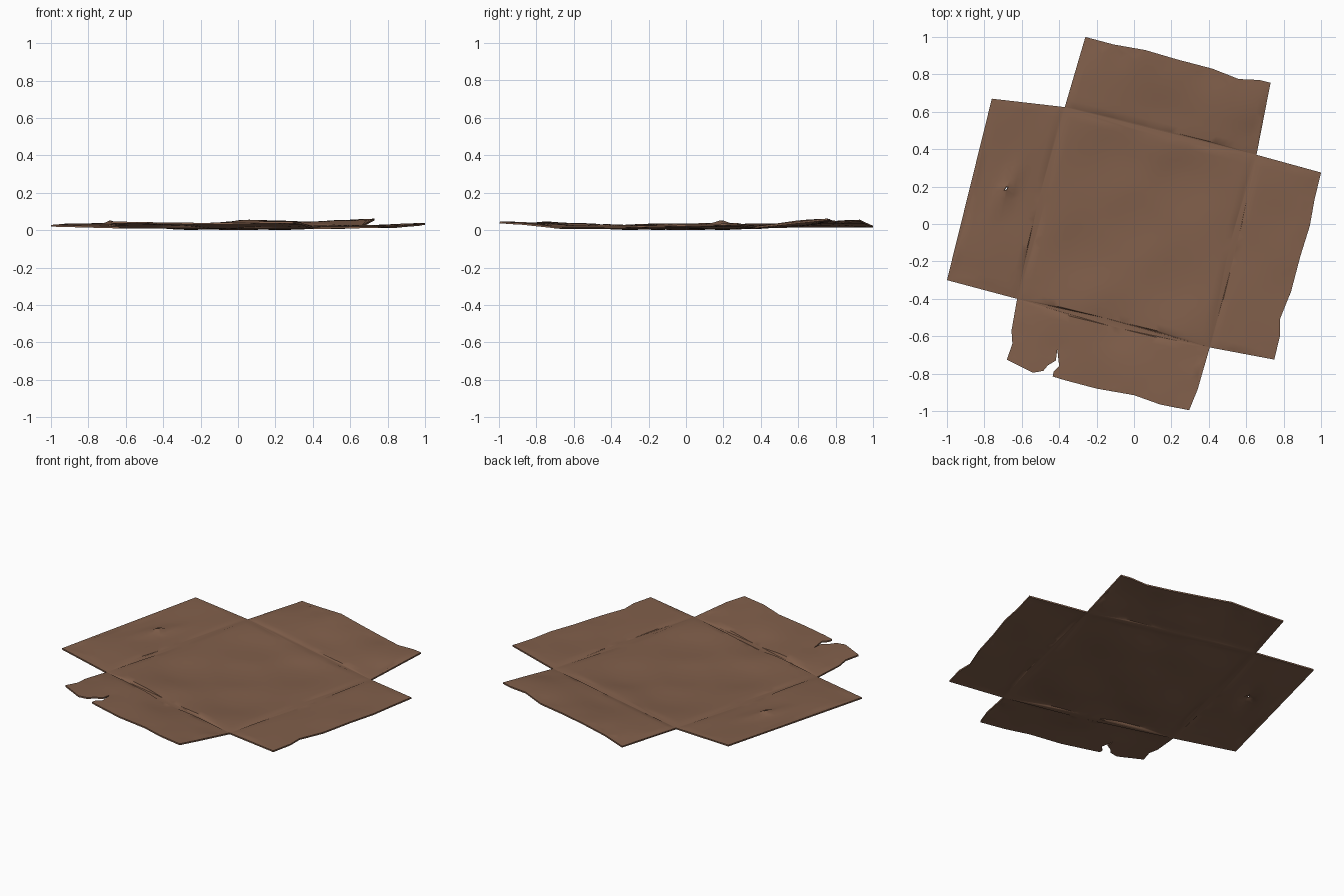
import bpy, bmesh, math
from mathutils import Vector
from mathutils.geometry import delaunay_2d_cdt

if "Cube" in bpy.data.objects:
    bpy.data.objects.remove(bpy.data.objects["Cube"])

# Torn outline of the flattened box: x, y, top-surface height
OUT = [
    (-.26, 1, .027), (-.11, .96, .045), (.06, .93, .06), (.23, .88, .055), (.42, .83, .048),
    (.56, .775, .058), (.67, .77, .063), (.73, .755, .066), (.655, .37, .03),
    (1, .275, .042), (.965, .13, .036), (.94, -.01, .034), (.89, -.17, .03), (.84, -.36, .025),
    (.78, -.51, .027), (.78, -.6, .027), (.75, -.725, .025), (.405, -.66, .025),
    (.34, -.885, .043), (.295, -.995, .05), (.14, -.965, .05), (0, -.915, .045), (-.2, -.88, .043),
    (-.37, -.835, .046), (-.435, -.815, .046), (-.43, -.79, .045), (-.40, -.76, .044),
    (-.41, -.67, .04), (-.418, -.73, .045), (-.46, -.755, .047), (-.485, -.785, .049),
    (-.54, -.795, .049), (-.68, -.725, .05), (-.65, -.64, .043), (-.655, -.57, .036),
    (-.625, -.4, .028), (-1, -.3, .032), (-.76, .67, .042), (-.37, .625, .033)]
CORNERS = [(-.37, .625), (.655, .37), (.405, -.66), (-.625, -.4)]   # base panel
INNER = [(0, 0, .013), (.25, .2, .015), (-.25, -.15, .015), (.2, -.3, .015), (-.1, .3, .018),
         (-.5, .1, .026), (.53, -.14, .022), (-.1, -.53, .022), (.14, .5, .032),
         (-.89, .15, .037), (-.82, -.1, .04), (.75, 0, .027)]
CTRL = OUT + INNER
TEAR = Vector((-.682, .19))
TEAR_DIR = Vector((.45, .89)).normalized()
HOLE = [(-.695, .18), (-.685, .197), (-.672, .197), (-.68, .182)]


def seg_dist(p, a, b):
    a, b = Vector(a), Vector(b)
    t = max(0, min(1, (p - a).dot(b - a) / (b - a).length_squared))
    return (p - a - t * (b - a)).length


def height(p):
    # blended warp, shallow fold grooves, and the pinched ridge at the tear
    sw = sz = 0
    for x, y, z in CTRL:
        w = 1 / ((p.x - x) ** 2 + (p.y - y) ** 2 + .0008) ** 1.5
        sw += w
        sz += w * z
    z = sz / sw
    for i in range(4):
        d = seg_dist(p, CORNERS[i], CORNERS[(i + 1) % 4])
        z -= .003 * math.exp(-(d / .022) ** 2)
    r = p - TEAR
    u, v = r.dot(TEAR_DIR), r.x * TEAR_DIR.y - r.y * TEAR_DIR.x
    z += .012 * math.exp(-(u / .15) ** 2 - (v / .04) ** 2)
    z += .014 * math.exp(-(r.length / .02) ** 2)
    return z


# Constrained triangulation: outline, fold lines, tear and a filling grid
pts = [Vector((x, y)) for x, y, z in OUT]
n = len(pts)
edges = [(i, (i + 1) % n) for i in range(n)]
ids = [8, 17, 35, 38]
edges += [(ids[i], ids[(i + 1) % 4]) for i in range(4)]
h0 = len(pts)
pts += [Vector(p) for p in HOLE]
edges += [(h0 + i, h0 + (i + 1) % 4) for i in range(4)]
ang = math.radians(-13.8)
ca, sa = math.cos(ang), math.sin(ang)
S = .035
for i in range(-40, 41):
    for j in range(-40, 41):
        p = Vector((i * ca - j * sa, i * sa + j * ca)) * S
        if (p - TEAR).length < .025:
            continue
        if min(seg_dist(p, OUT[k][:2], OUT[(k + 1) % n][:2]) for k in range(n)) > .012:
            # ray-crossing test keeps points inside the outline
            inside = False
            for k in range(n):
                a, b = OUT[k], OUT[(k + 1) % n]
                if (a[1] > p.y) != (b[1] > p.y) and \
                        p.x < (b[0] - a[0]) * (p.y - a[1]) / (b[1] - a[1]) + a[0]:
                    inside = not inside
            if inside:
                pts.append(p)
res = delaunay_2d_cdt(pts, edges, [], 1, 1e-5)
verts, faces = res[0], res[2]

hole_mid = sum((Vector(p) for p in HOLE), Vector((0, 0))) / 4
heights = [height(v) for v in verts]
THICK = .009
low = min(heights) - THICK - .003

bm = bmesh.new()
bv = [bm.verts.new((v.x, v.y, z - low)) for v, z in zip(verts, heights)]
for f in faces:
    c = sum((verts[i] for i in f), Vector((0, 0))) / len(f)
    if (c - hole_mid).length > .009:
        bm.faces.new([bv[i] for i in f])
bmesh.ops.delete(bm, geom=[v for v in bm.verts if not v.link_faces], context='VERTS')
for f in bm.faces:
    f.normal_update()
    if f.normal.z < 0:
        f.normal_flip()
me = bpy.data.meshes.new("cardboard_sheet")
bm.to_mesh(me)
bm.free()
sheet = bpy.data.objects.new("cardboard_sheet", me)
bpy.context.collection.objects.link(sheet)

mat = bpy.data.materials.new("cardboard brown")
mat.diffuse_color = (.22, .115, .07, 1)
mat.use_nodes = True
mat.node_tree.nodes["Principled BSDF"].inputs["Base Color"].default_value = mat.diffuse_color
me.materials.append(mat)

# Board thickness
solid = sheet.modifiers.new("thickness", 'SOLIDIFY')
solid.thickness = THICK
solid.offset = -1
bpy.context.view_layer.objects.active = sheet
sheet.select_set(True)
bpy.ops.object.modifier_apply(modifier="thickness")
# settle the lowest point on the ground
lo = min(v.co.z for v in me.vertices)
for v in me.vertices:
    v.co.z -= lo
bpy.ops.object.shade_smooth_by_angle(angle=math.radians(35))
